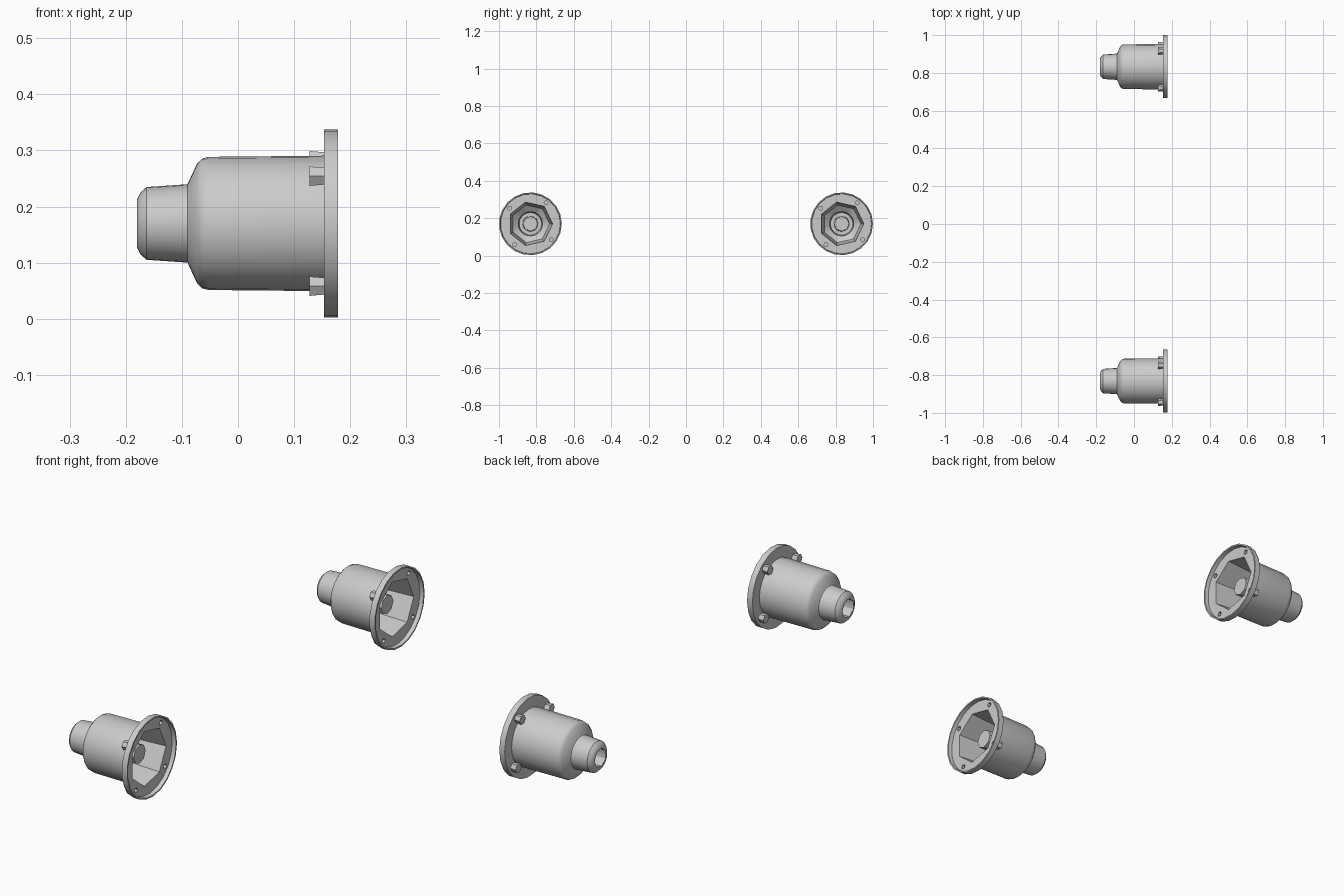
import bpy, bmesh
from math import sin, cos, pi, radians

if "Cube" in bpy.data.objects:
    bpy.data.objects.remove(bpy.data.objects["Cube"])

SEG = 21
CZ, CY = 0.17, 0.832


def add_object(name, bm, smooth=None):
    bmesh.ops.recalc_face_normals(bm, faces=bm.faces)
    mesh = bpy.data.meshes.new(name)
    bm.to_mesh(mesh)
    bm.free()
    ob = bpy.data.objects.new(name, mesh)
    bpy.context.collection.objects.link(ob)
    if smooth:
        shade(ob, smooth)
    return ob


def shade(ob, angle):
    bpy.ops.object.select_all(action='DESELECT')
    ob.select_set(True)
    bpy.context.view_layer.objects.active = ob
    bpy.ops.object.shade_smooth_by_angle(angle=radians(angle))


def ring_radius(r, a, sides):
    # radius of a polygon of the given side count at angle a
    if not sides:
        return r
    step = 2 * pi / sides
    return r * cos(step / 2) / cos(a % step - step / 2)


def revolve(bm, rings, seg=SEG, cy=0.0, cz=0.0, closed=True):
    # spin (x, radius, polygon sides) rings around the x axis
    loops = []
    for x, r, sides in rings:
        loop = []
        for i in range(seg):
            a = 2 * pi * i / seg
            rr = ring_radius(r, a, sides)
            loop.append(bm.verts.new((x, cy + rr * cos(a), cz + rr * sin(a))))
        loops.append(loop)
    for k in range(len(loops) if closed else len(loops) - 1):
        a, b = loops[k], loops[(k + 1) % len(loops)]
        for i in range(seg):
            j = (i + 1) % seg
            bm.faces.new((a[i], a[j], b[j], b[i]))
    if not closed:
        bm.faces.new(loops[0])
        bm.faces.new(loops[-1])


def bolt_set(name, x0, x1, r0, r1, seg):
    bm = bmesh.new()
    for k in range(4):
        a = radians(53 + 90 * k)
        revolve(bm, [(x0, r0, 0), (x1, r1, 0)], seg,
                0.14 * cos(a), 0.14 * sin(a), closed=False)
    return add_object(name, bm)


# housing: neck, shoulder, body, flange with thin lip, then hollow inside
rings = [
    (-0.180, 0.043, 0), (-0.174, 0.055, 0), (-0.163, 0.065, 0), (-0.090, 0.070, 0),
    (-0.084, 0.083, 0), (-0.073, 0.107, 0), (-0.064, 0.116, 0), (-0.052, 0.119, 0),
    (0.153, 0.121, 0), (0.153, 0.168, 0), (0.178, 0.168, 0), (0.178, 0.162, 0),
    (0.161, 0.160, 0), (0.161, 0.119, 7), (-0.045, 0.103, 7), (-0.070, 0.065, 0),
    (-0.120, 0.060, 0), (-0.120, 0.041, 0), (-0.180, 0.039, 7),
]
bm = bmesh.new()
revolve(bm, rings)
housing = add_object("housing", bm)

# bolt bosses behind the flange, and the pits sunk into them
bosses = bolt_set("bolt_bosses", 0.127, 0.157, 0.020, 0.017, 6)
pits = bolt_set("pit_cutter", 0.137, 0.190, 0.011, 0.011, 6)
pits.hide_render = True
for ob in (housing, bosses):
    mod = ob.modifiers.new("pits", 'BOOLEAN')
    mod.operation = 'DIFFERENCE'
    mod.solver = 'EXACT'
    mod.object = pits
    bpy.context.view_layer.objects.active = ob
    bpy.ops.object.modifier_apply(modifier=mod.name)
bpy.data.objects.remove(pits)
shade(housing, 32)

# central shaft inside the bell
bm = bmesh.new()
revolve(bm, [(-0.125, 0.043, 0), (0.120, 0.040, 0)], 8, closed=False)
shaft = add_object("shaft", bm)

# two identical units side by side
for ob in (housing, bosses, shaft):
    ob.location = (0, -CY, CZ)
    twin = ob.copy()
    twin.name = ob.name + "_far"
    twin.location.y = CY
    bpy.context.collection.objects.link(twin)
